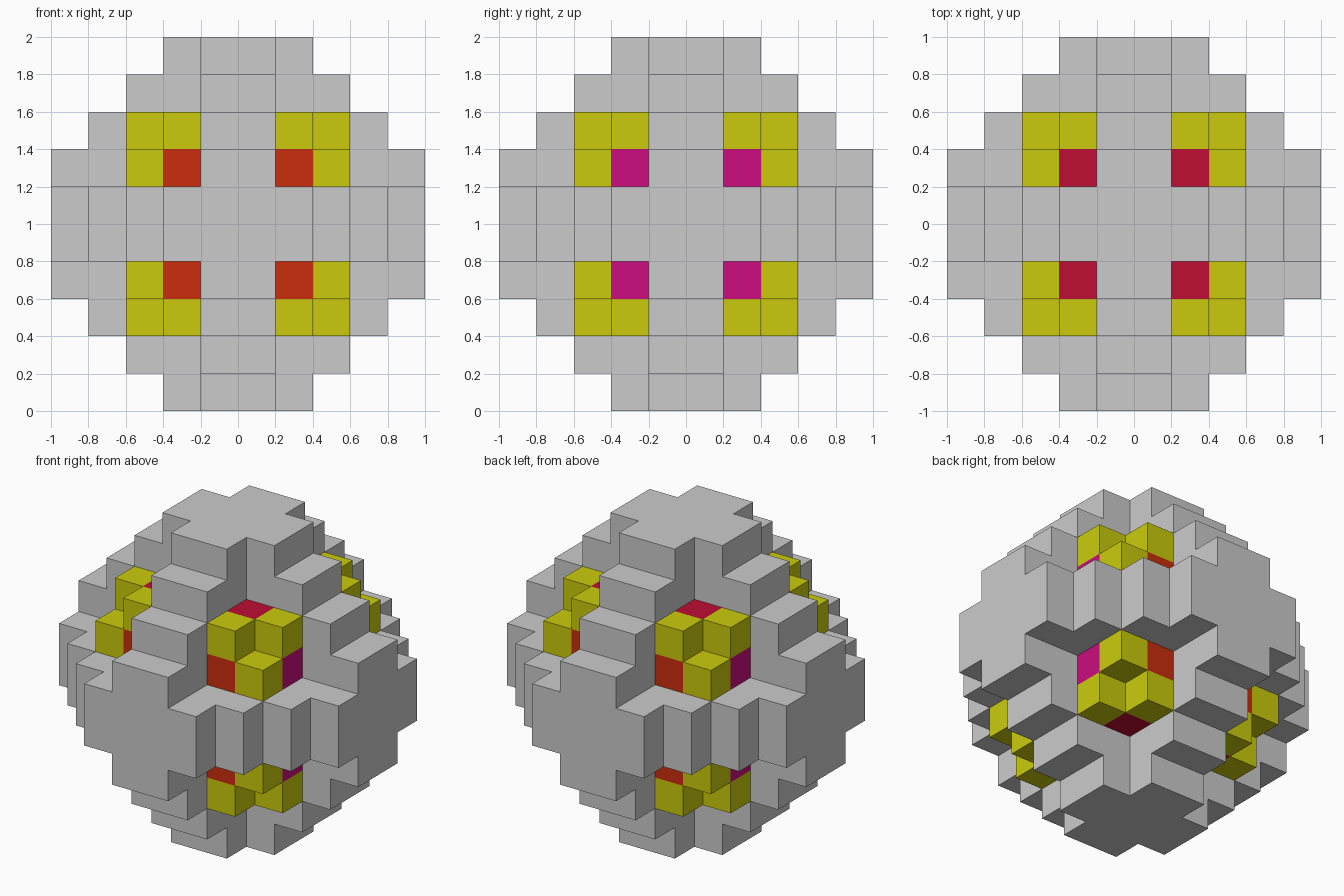
import bpy
import bmesh
from itertools import product
from mathutils import Vector

CELL = 0.2
HALF = 5  # cells from the centre to each end

if "Cube" in bpy.data.objects:
    bpy.data.objects.remove(bpy.data.objects["Cube"], do_unlink=True)


def make_material(name, rgb):
    mat = bpy.data.materials.new(name)
    mat.use_nodes = True
    colour = (*rgb, 1.0)
    mat.diffuse_color = colour
    mat.node_tree.nodes["Principled BSDF"].inputs["Base Color"].default_value = colour
    return mat


MATERIALS = {
    "cross_frame": make_material("light grey", (0.60, 0.60, 0.60)),
    "corner_blocks": make_material("yellow", (0.60, 0.60, 0.004)),
    "side_insets": make_material("magenta", (0.60, 0.004, 0.21)),
    "front_back_insets": make_material("red orange", (0.60, 0.027, 0.004)),
    "top_bottom_insets": make_material("crimson", (0.52, 0.004, 0.033)),
}
INSETS = ("side_insets", "front_back_insets", "top_bottom_insets")


def part_of(cell):
    """Name the part a cell belongs to, by its distance from the three mid planes."""
    ring = [i if i >= 0 else -i - 1 for i in cell]
    low, mid, high = sorted(ring)
    if low == 0 and mid + high <= HALF:   # three crossed stepped discs
        return "cross_frame"
    if (low, mid, high) == (1, 1, 1):     # hidden core
        return "cross_frame"
    if (low, mid, high) == (1, 2, 2):     # three blocks in each corner pocket
        return "corner_blocks"
    if (low, mid, high) == (1, 1, 2):     # inset cell, coloured by its facing axis
        return INSETS[ring.index(2)]
    return None


cells = {c: part_of(c) for c in product(range(-HALF, HALF), repeat=3)}
cells = {c: part for c, part in cells.items() if part}


def add_face(bm, cell, axis, sign):
    """Add one outward-facing square of a cell."""
    normal, u, v = Vector(), Vector(), Vector()
    normal[axis] = sign
    u[(axis + 1) % 3] = 0.5
    v[(axis + 2) % 3] = 0.5 * sign
    centre = Vector(cell) + Vector((0.5, 0.5, 0.5)) + normal * 0.5
    corners = (centre - u - v, centre + u - v, centre + u + v, centre - u + v)
    lift = Vector((0, 0, HALF))
    bm.faces.new([bm.verts.new((p + lift) * CELL) for p in corners])


# Build each part from the exposed squares of its cells
for part, material in MATERIALS.items():
    bm = bmesh.new()
    for cell, owner in cells.items():
        if owner != part:
            continue
        for axis, sign in product(range(3), (-1, 1)):
            neighbour = list(cell)
            neighbour[axis] += sign
            if tuple(neighbour) not in cells:
                add_face(bm, cell, axis, sign)
    bmesh.ops.remove_doubles(bm, verts=bm.verts[:], dist=0.001)
    mesh = bpy.data.meshes.new(part)
    bm.to_mesh(mesh)
    bm.free()
    mesh.materials.append(material)
    bpy.context.collection.objects.link(bpy.data.objects.new(part, mesh))
